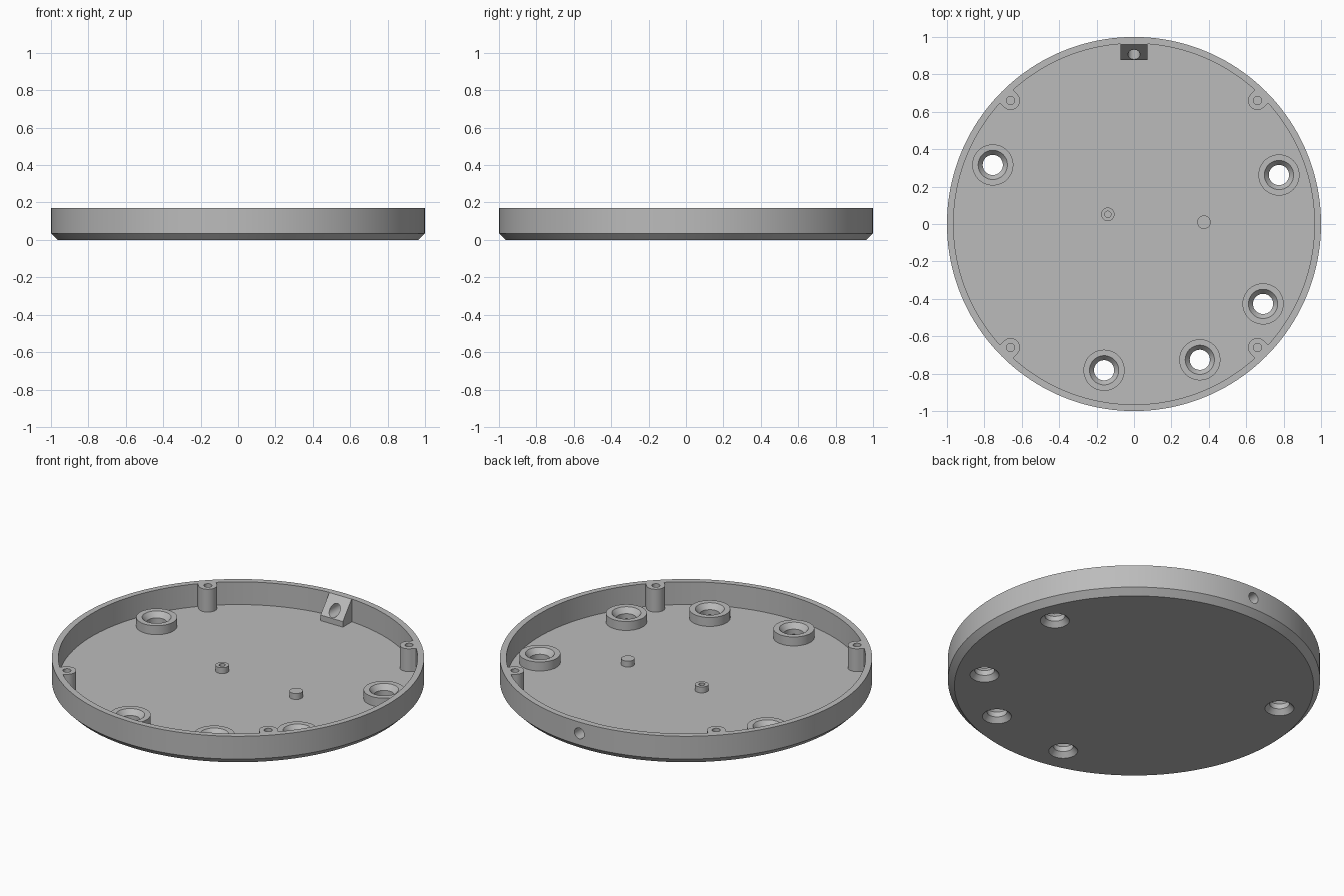
import bpy, bmesh, math
from mathutils import Vector, Matrix

if "Cube" in bpy.data.objects:
    bpy.data.objects.remove(bpy.data.objects["Cube"])

FLOOR, TOP = 0.035, 0.17

grey = bpy.data.materials.new("grey plastic")
grey.diffuse_color = (0.5, 0.5, 0.5, 1)
grey.use_nodes = True
grey.node_tree.nodes["Principled BSDF"].inputs["Base Color"].default_value = grey.diffuse_color


def finish(name, bm):
    bmesh.ops.recalc_face_normals(bm, faces=bm.faces)
    me = bpy.data.meshes.new(name)
    bm.to_mesh(me)
    bm.free()
    me.materials.append(grey)
    ob = bpy.data.objects.new(name, me)
    bpy.context.collection.objects.link(ob)
    return ob


def lathe(name, profile, x=0, y=0, n=48):
    """Spin (radius, z) points, closing both ends on the axis."""
    bm = bmesh.new()
    rings = [[bm.verts.new((x + r * math.cos(2 * math.pi * i / n),
                            y + r * math.sin(2 * math.pi * i / n), z))
              for i in range(n)] for r, z in profile]
    for a, b in zip(rings, rings[1:]):
        for i in range(n):
            j = (i + 1) % n
            bm.faces.new((a[i], a[j], b[j], b[i]))
    bm.faces.new(rings[0])
    bm.faces.new(rings[-1])
    return finish(name, bm)


def prism(name, outline, place):
    """Extrude a 2D outline; place(u, v, side) gives the 3D point."""
    bm = bmesh.new()
    ends = [[bm.verts.new(place(u, v, s)) for u, v in outline] for s in (-1, 1)]
    for e in ends:
        bm.faces.new(e)
    for i in range(len(outline)):
        j = (i + 1) % len(outline)
        bm.faces.new((ends[0][i], ends[0][j], ends[1][j], ends[1][i]))
    return finish(name, bm)


def boolean(tool, operation):
    m = tray.modifiers.new(operation, 'BOOLEAN')
    m.operation, m.solver, m.object = operation, 'EXACT', tool
    bpy.context.view_layer.objects.active = tray
    bpy.ops.object.modifier_apply(modifier=m.name)
    bpy.data.objects.remove(tool)


# round tray with chamfered foot and thin wall
tray = lathe("tray", [(0.965, 0), (1, 0.035), (1, TOP), (0.965, TOP), (0.965, FLOOR)], n=160)

# screw posts flush with the rim, each with a web running into the wall
POSTS = [(sx * 0.66, sy * 0.66) for sx in (-1, 1) for sy in (-1, 1)]
for x, y in POSTS:
    out = Vector((x, y, 0)).normalized()
    side = Vector((-out.y, out.x, 0))
    base = Vector((x, y, 0))
    boolean(lathe("post", [(0.05, 0.02), (0.05, TOP)], x, y), 'UNION')
    boolean(prism("web", [(0, 0.02), (0.045, 0.02), (0.045, TOP), (0, TOP)],
                  lambda u, v, s: base + out * u + side * s * 0.0498 + Vector((0, 0, v))), 'UNION')

# raised collars around the through holes
COLLARS = [(-0.755, 0.316), (0.775, 0.262), (0.69, -0.427), (0.352, -0.726), (-0.16, -0.782)]
for x, y in COLLARS:
    boolean(lathe("collar", [(0.11, 0.02), (0.11, 0.088)], x, y), 'UNION')

# two small locating pins
boolean(lathe("hollow_pin", [(0.036, 0.02), (0.036, 0.07)], -0.14, 0.052), 'UNION')
boolean(lathe("solid_pin", [(0.036, 0.02), (0.036, 0.07)], 0.374, 0.01), 'UNION')

# cable block with a sloped front, against the back wall
boolean(prism("cable_block", [(0.878, 0.02), (0.98, 0.02), (0.98, TOP), (0.96, TOP), (0.878, 0.068)],
              lambda u, v, s: (s * 0.073, u, v)), 'UNION')

# holes: waisted in the collars, blind in the posts and pin, sideways in the block
for x, y in COLLARS:
    boolean(lathe("collar_hole", [(0.079, -0.001), (0.054, 0.028), (0.054, 0.058), (0.079, 0.089)], x, y), 'DIFFERENCE')
for x, y in POSTS:
    boolean(lathe("post_hole", [(0.022, 0.05), (0.022, 0.2)], x, y, 32), 'DIFFERENCE')
boolean(lathe("pin_hole", [(0.017, FLOOR), (0.017, 0.1)], -0.14, 0.052, 32), 'DIFFERENCE')
cable_hole = lathe("cable_hole", [(0.032, -1.1), (0.032, -0.8)], n=40)
cable_hole.data.transform(Matrix.Translation((0, 0, 0.103)) @ Matrix.Rotation(math.pi / 2, 4, 'X'))
boolean(cable_hole, 'DIFFERENCE')

# smooth round walls, crisp edges
bpy.ops.object.select_all(action='DESELECT')
tray.select_set(True)
bpy.context.view_layer.objects.active = tray
bpy.ops.object.shade_smooth_by_angle(angle=math.radians(25))
